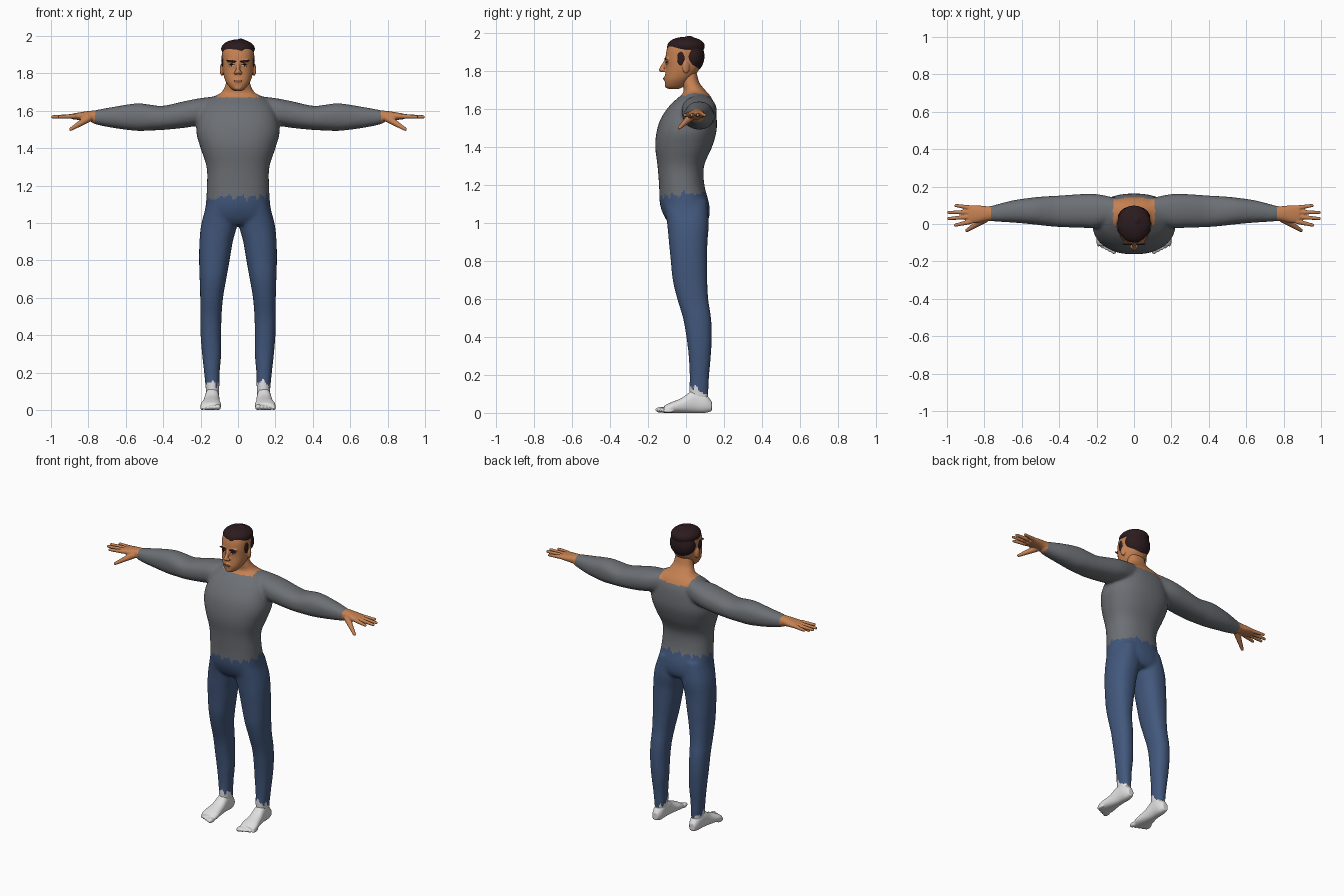
import bpy, bmesh, math, random
from mathutils import Vector, Matrix
from mathutils.bvhtree import BVHTree

random.seed(4)
if "Cube" in bpy.data.objects:
    bpy.data.objects.remove(bpy.data.objects["Cube"])


def material(name, rgb):
    mat = bpy.data.materials.new(name)
    mat.use_nodes = True
    mat.diffuse_color = (*rgb, 1)
    mat.node_tree.nodes["Principled BSDF"].inputs["Base Color"].default_value = (*rgb, 1)
    return mat


skin = material("skin", (.56, .22, .085))
sweater = material("sweater grey", (.15, .16, .175))
denim = material("trouser blue", (.055, .098, .205))
white = material("sock white", (.74, .74, .74))
hair_brown = material("dark hair", (.025, .011, .013))
lip = material("lip brown", (.33, .10, .05))
eye_white = material("eye white", (.6, .55, .5))


def spline(rows, steps=6):
    """Smooth curve through the rows of section sizes."""
    rows = [Vector(r) for r in rows]
    padded = [rows[0]] + rows + [rows[-1]]
    for a, b, c, d in zip(padded, padded[1:], padded[2:], padded[3:]):
        for i in range(steps):
            t = i / steps
            yield b + (c - a) * t / 2 + (a * 2 - b * 5 + c * 4 - d) * t**2 / 2 + (b * 3 - a - c * 3 + d) * t**3 / 2
    yield rows[-1]


def loft(bm, axis, rows, power=2.3, sides=40):
    """Skin of rounded sections; each row is position, then low and high of the other two axes."""
    rings = []
    for pos, a0, a1, b0, b1 in spline(rows):
        ring = []
        for k in range(sides):
            ang = math.tau * k / sides
            c, s = (math.copysign(abs(v) ** (2 / power), v) for v in (math.cos(ang), math.sin(ang)))
            co = [(a0 + a1) / 2 + c * (a1 - a0) / 2, (b0 + b1) / 2 + s * (b1 - b0) / 2]
            co.insert("xyz".index(axis), pos)
            ring.append(bm.verts.new(co))
        rings.append(ring)
    for low, high in zip(rings, rings[1:]):
        for k in range(sides):
            j = (k + 1) % sides
            bm.faces.new((low[k], low[j], high[j], high[k]))
    bm.faces.new(rings[0])
    bm.faces.new(rings[-1])


def blob(bm, centre, radii, turn=None):
    matrix = Matrix.Translation(centre) @ (turn or Matrix()) @ Matrix.Diagonal((*radii, 1))
    bmesh.ops.create_uvsphere(bm, u_segments=20, v_segments=12, radius=1, matrix=matrix)


def finger(bm, start, end, r0, r1):
    start, end = Vector(start), Vector(end)
    for i in range(13):
        r = r0 + (r1 - r0) * i / 12
        blob(bm, start.lerp(end, i / 12), (r, r, r))


def mirror(bm):
    copy = bmesh.ops.duplicate(bm, geom=bm.verts[:] + bm.edges[:] + bm.faces[:])["geom"]
    for v in copy:
        if isinstance(v, bmesh.types.BMVert):
            v.co.x = -v.co.x


def finish(name, bm, mats, voxel=0, smoothing=0, rule=None):
    """Turn the pieces into one object, fused into a single skin when a voxel size is given."""
    bmesh.ops.recalc_face_normals(bm, faces=bm.faces)
    mesh = bpy.data.meshes.new(name)
    bm.to_mesh(mesh)
    bm.free()
    obj = bpy.data.objects.new(name, mesh)
    bpy.context.collection.objects.link(obj)
    if voxel:
        remesh = obj.modifiers.new("fuse", "REMESH")
        remesh.mode, remesh.voxel_size = "VOXEL", voxel
        smooth = obj.modifiers.new("smooth", "SMOOTH")
        smooth.factor, smooth.iterations = .5, smoothing
        baked = bpy.data.meshes.new_from_object(obj.evaluated_get(bpy.context.evaluated_depsgraph_get()))
        obj.modifiers.clear()
        obj.data = baked
        bpy.data.meshes.remove(mesh)
        obj.data.name = name
    obj.data.materials.clear()
    for mat in mats:
        obj.data.materials.append(mat)
    for face in obj.data.polygons:
        face.use_smooth = True
        face.material_index = rule(face.center) if rule else 0
    return obj


# Body: legs and arms mirrored, then torso and neck
body = bmesh.new()
loft(body, "z", [
    (1.12, .01, .16, -.12, .11), (1, .004, .195, -.1, .12), (.9, .028, .206, -.09, .113),
    (.8, .045, .208, -.08, .112), (.7, .063, .205, -.07, .112), (.6, .08, .202, -.046, .117),
    (.5, .088, .202, -.016, .132), (.4, .09, .2, .002, .135), (.3, .09, .192, .014, .131),
    (.2, .098, .181, .019, .122), (.12, .1, .173, .018, .118), (.05, .105, .168, .02, .115)])
loft(body, "x", [
    (.1, .02, .14, 1.55, 1.68), (.2, -.02, .16, 1.525, 1.668), (.28, -.02, .16, 1.51, 1.653),
    (.4, -.016, .152, 1.498, 1.627), (.47, -.01, .148, 1.495, 1.633), (.54, -.002, .142, 1.493, 1.64),
    (.65, .008, .126, 1.506, 1.624), (.75, .014, .1, 1.525, 1.606), (.79, .022, .09, 1.54, 1.595)])
mirror(body)
loft(body, "z", [(z, -w, w, front, back) for z, w, front, back in (
    (1.7, .08, 0, .1), (1.67, .14, -.03, .128), (1.62, .19, -.085, .152), (1.55, .215, -.133, .162),
    (1.48, .222, -.155, .16), (1.4, .2, -.162, .137), (1.3, .168, -.15, .095), (1.2, .166, -.142, .097),
    (1.1, .172, -.137, .122), (1.03, .18, -.112, .122), (.99, .13, -.08, .1))])
loft(body, "z", [(z, -w, w, front, back) for z, w, front, back in (
    (1.8, .055, -.01, .055), (1.74, .067, -.02, .07), (1.7, .087, -.012, .1), (1.65, .12, -.02, .12))])


def clothing(p):
    """Sweater, trousers, socks or skin, with ragged hems."""
    wave = p.x + p.y
    rag = math.sin(wave * 90) + .7 * math.sin(wave * 170 + 1)
    if abs(p.x) > .765 or (abs(p.x) < .112 and p.z > 1.672 - .2 * max(p.y, 0)):
        return 1
    if p.z < .12 - .5 * (p.y - .07) + .012 * rag:
        return 3
    return 2 if p.z < 1.155 + .12 * p.y + .011 * rag else 0


finish("clothed_body", body, [sweater, skin, denim, white], .0095, 6, clothing)

# Hands: palm, four fingers and thumb
hands = bmesh.new()
loft(hands, "x", [
    (.755, .017, .096, 1.53, 1.602), (.79, .016, .095, 1.543, 1.6),
    (.84, .006, .1, 1.55, 1.593), (.885, .003, .1, 1.555, 1.585)])
for start, end in [((.875, .012), (.955, -.006)), ((.88, .038), (.991, .029)),
                   ((.88, .063), (.99, .062)), ((.87, .086), (.952, .099))]:
    finger(hands, (*start, 1.571), (*end, 1.568), .0135, .009)
finger(hands, (.8, .025, 1.56), (.893, -.034, 1.502), .021, .01)
mirror(hands)
finish("hands", hands, [skin], .004, 4)

# Feet: heel to ball, then toes
feet = bmesh.new()
loft(feet, "y", [
    (.136, .118, .158, .01, .06), (.1, .102, .17, 0, .1), (.04, .1, .176, 0, .12),
    (-.02, .097, .186, 0, .08), (-.08, .09, .2, 0, .055), (-.115, .094, .195, 0, .038)])
for i in range(5):
    size = .016 - .0015 * i
    blob(feet, (.107 + .021 * i, -.132 + .01 * i, size), (size, .03, size))
mirror(feet)
finish("feet", feet, [white], .005, 3)

# Head: ears mirrored, then skull, jaw, nose and lips
head = bmesh.new()
blob(head, (.087, 0, 1.82), (.009, .019, .034), Matrix.Rotation(.3, 4, "Z"))
blob(head, (.032, -.094, 1.866), (.028, .016, .009))
blob(head, (.012, -.122, 1.803), (.011, .012, .009))
mirror(head)
loft(head, "z", [(z, -w, w, front, back) for z, w, front, back in (
    (1.706, .02, -.092, -.04), (1.72, .04, -.107, -.01), (1.75, .062, -.112, .02),
    (1.78, .074, -.11, .05), (1.82, .082, -.106, .074), (1.87, .085, -.108, .085),
    (1.92, .083, -.1, .083), (1.96, .062, -.08, .065), (1.972, .03, -.04, .03))])
finger(head, (0, -.106, 1.855), (0, -.13, 1.808), .009, .013)
blob(head, (0, -.108, 1.762), (.022, .011, .012))
blob(head, (0, -.1, 1.724), (.022, .012, .014))
face_obj = finish("head", head, [skin], .0045, 4)

# Hair: back and crown, sideburns and tousled tufts
hair = bmesh.new()
blob(hair, (.079, -.026, 1.868), (.011, .022, .042))
mirror(hair)
blob(hair, (0, 0, 1.932), (.091, .1, .05))
blob(hair, (0, .032, 1.878), (.088, .066, .085))
for i in range(26):
    ang = i * 2.4
    reach = math.sqrt((i + .5) / 26)
    r = random.uniform(.02, .028)
    blob(hair, (.066 * reach * math.cos(ang), -.004 + .076 * reach * math.sin(ang),
                1.968 - .04 * reach**2 + random.uniform(-.005, .004)), (r, r, r * .8))
finish("hair", hair, [hair_brown], .005, 3)

# Face details laid on the skin
tree = BVHTree.FromPolygons([v.co for v in face_obj.data.vertices],
                            [p.vertices[:] for p in face_obj.data.polygons])


def detail(name, x, z, wide, tall, mat, thick=.003, tilt=0, paired=True):
    bm = bmesh.new()
    hit, normal, _, _ = tree.ray_cast(Vector((x, -1, z)), Vector((0, 1, 0)))
    yaw = Matrix.Rotation(math.atan2(normal.x, -normal.y), 4, "Z")
    blob(bm, hit, (wide, thick, tall), yaw @ Matrix.Rotation(tilt, 4, "Y"))
    if paired:
        mirror(bm)
    finish(name, bm, [mat])


detail("eyebrows", .036, 1.866, .026, .006, hair_brown, .004, -.12)
detail("eyes", .034, 1.842, .015, .006, eye_white, .003)
detail("irises", .034, 1.842, .006, .006, hair_brown, .0045)
detail("eyelashes", .035, 1.849, .018, .003, hair_brown, .0045)
detail("mouth", 0, 1.761, .022, .005, lip, .003, 0, False)
